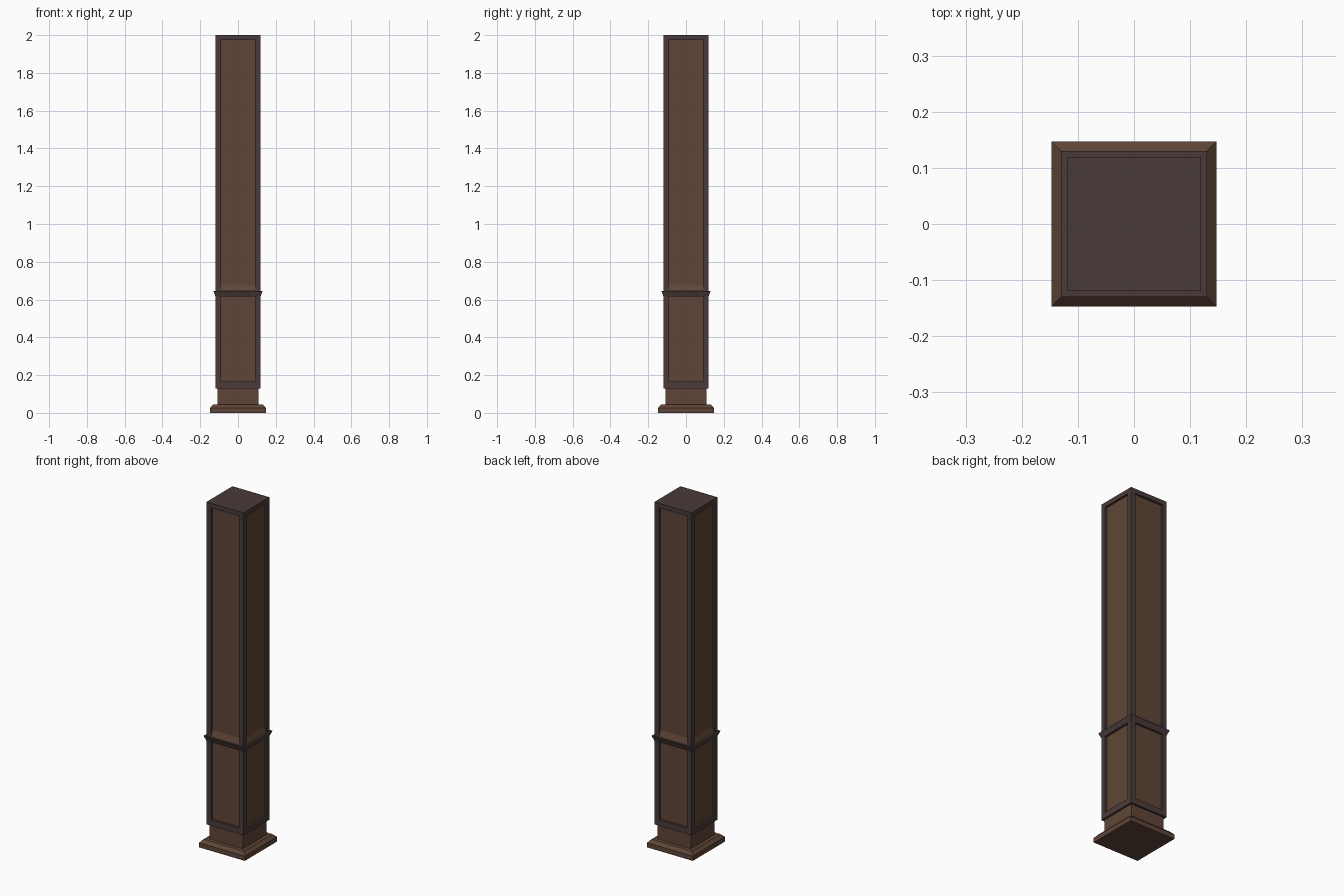
import bpy, bmesh
from mathutils import Vector

if "Cube" in bpy.data.objects:
    bpy.data.objects.remove(bpy.data.objects["Cube"])


def material(name, color):
    m = bpy.data.materials.new(name)
    m.diffuse_color = (*color, 1)
    m.use_nodes = True
    m.node_tree.nodes["Principled BSDF"].inputs["Base Color"].default_value = m.diffuse_color
    return m


brown = material("brown_wood", (0.115, 0.06, 0.038))
dark = material("dark_wood", (0.066, 0.043, 0.042))


def square_loft(profile):
    """Stack square rings given as (half width, height), closed at both ends."""
    bm = bmesh.new()
    rings = [[bm.verts.new((sx * h, sy * h, z))
              for sx, sy in ((-1, -1), (1, -1), (1, 1), (-1, 1))]
             for h, z in profile]
    for a, b in zip(rings, rings[1:]):
        for i in range(4):
            j = (i + 1) % 4
            bm.faces.new((a[i], a[j], b[j], b[i]))
    bm.faces.new(rings[0][::-1])
    bm.faces.new(rings[-1])
    bm.normal_update()
    return bm


def finish(bm, name, mats):
    bmesh.ops.recalc_face_normals(bm, faces=bm.faces)
    me = bpy.data.meshes.new(name)
    bm.to_mesh(me)
    bm.free()
    for m in mats:
        me.materials.append(m)
    ob = bpy.data.objects.new(name, me)
    bpy.context.collection.objects.link(ob)


# Stepped foot with bevelled edge and recessed neck
finish(square_loft([(0.147, 0), (0.147, 0.027), (0.13, 0.045),
                    (0.108, 0.045), (0.108, 0.13)]), "base", [brown])

# Shaft with flared middle rail
HALF, STILE, DEPTH = 0.119, 0.09, 0.012
LOW, RAIL_BOTTOM, RAIL_TOP, HIGH, SILL = 0.165, 0.615, 0.645, 1.973, 0.68
bm = square_loft([(HALF, 0.13), (HALF, RAIL_BOTTOM), (0.13, RAIL_TOP),
                  (HALF, RAIL_TOP), (HALF, 2.0)])

# Cut the frame lines into the shaft
cuts = [((0, 0, z), (0, 0, 1)) for z in (LOW, HIGH)]
for s in (-STILE, STILE):
    cuts += [((s, 0, 0), (1, 0, 0)), ((0, s, 0), (0, 1, 0))]
for co, no in cuts:
    bmesh.ops.bisect_plane(bm, geom=bm.verts[:] + bm.edges[:] + bm.faces[:],
                           plane_co=co, plane_no=no, dist=1e-5)
bm.normal_update()

# Recessed panels on all four sides
panels = []
for f in bm.faces:
    c = f.calc_center_median()
    in_height = LOW < c.z < RAIL_BOTTOM or RAIL_TOP < c.z < HIGH
    if abs(f.normal.z) < 0.01 and in_height and min(abs(c.x), abs(c.y)) < 0.01:
        panels.append(f)
bmesh.ops.inset_individual(bm, faces=panels, thickness=0, depth=-DEPTH)
for f in panels:
    f.material_index = 1
    # Sloping sill at the foot of each upper panel
    if f.calc_center_median().z > RAIL_TOP:
        sill = [v for v in f.verts if abs(v.co.z - RAIL_TOP) < 1e-3]
        for v in sill:
            v.co.z = SILL
        for e in f.edges:
            if all(v in sill for v in e.verts):
                for g in e.link_faces:
                    g.material_index = 1
finish(bm, "panelled_shaft", [dark, brown])
